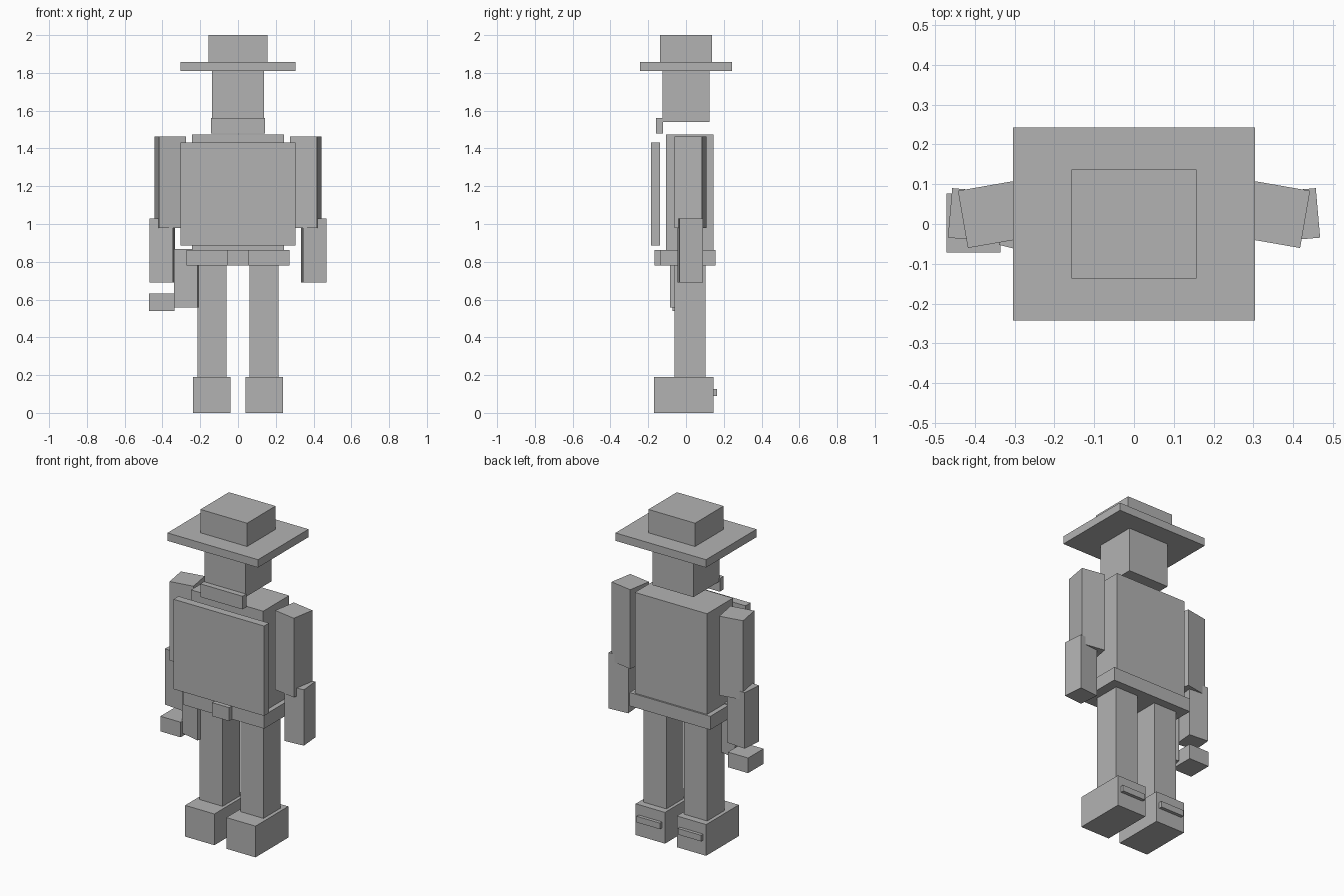
import bpy, math

cube = bpy.data.objects.get("Cube")
if cube:
    bpy.data.objects.remove(cube, do_unlink=True)

# Single flat grey
grey = bpy.data.materials.new("plain grey")
grey.use_nodes = True
colour = (0.45, 0.45, 0.45, 1.0)
grey.diffuse_color = colour
grey.node_tree.nodes["Principled BSDF"].inputs["Base Color"].default_value = colour


def box(name, x, y, z, turn=0.0):
    """Box from (min, max) spans, turned about its own vertical axis in degrees."""
    spans = (x, y, z)
    bpy.ops.mesh.primitive_cube_add(size=1, location=[(a + b) / 2 for a, b in spans])
    ob = bpy.context.object
    ob.name = name
    ob.scale = [b - a for a, b in spans]
    bpy.ops.object.transform_apply(location=False, rotation=False, scale=True)
    ob.rotation_euler.z = math.radians(turn)
    ob.data.materials.append(grey)
    return ob


def pair(name, x, y, z, turn=0.0):
    """Matching left (+x) and right (-x) parts."""
    box("left_" + name, x, y, z, turn)
    box("right_" + name, (-x[1], -x[0]), y, z, -turn)


# Hat, head and neckerchief
box("hat_crown", (-0.157, 0.157), (-0.137, 0.137), (1.858, 2.0))
box("hat_brim", (-0.305, 0.305), (-0.243, 0.243), (1.81, 1.858))
box("head", (-0.137, 0.137), (-0.125, 0.125), (1.54, 1.81))
box("neckerchief", (-0.142, 0.142), (-0.16, -0.122), (1.48, 1.56))

# Body, chest panel and belt
box("torso", (-0.243, 0.243), (-0.105, 0.145), (0.85, 1.475))
box("chest_panel", (-0.305, 0.305), (-0.185, -0.137), (0.885, 1.432))
box("belt", (-0.272, 0.272), (-0.137, 0.155), (0.78, 0.862))
box("belt_buckle", (-0.057, 0.057), (-0.167, -0.137), (0.78, 0.862))

# Arms, each segment twisted a little
pair("upper_arm", (0.2865, 0.4315), (-0.049, 0.097), (0.98, 1.462), -9.9)
pair("forearm", (0.338, 0.463), (-0.040, 0.085), (0.69, 1.03), 5.0)

# Holster and grip on the right hip
box("holster", (-0.3355, -0.2065), (-0.069, -0.019), (0.558, 0.868), -14.0)
box("holster_grip", (-0.472, -0.336), (-0.072, 0.077), (0.54, 0.632))

# Legs, boots and spurs
pair("leg", (0.06, 0.215), (-0.062, 0.103), (0.19, 0.78))
pair("boot", (0.04, 0.237), (-0.17, 0.145), (0.0, 0.19))
pair("spur", (0.06, 0.217), (0.145, 0.165), (0.09, 0.127))
